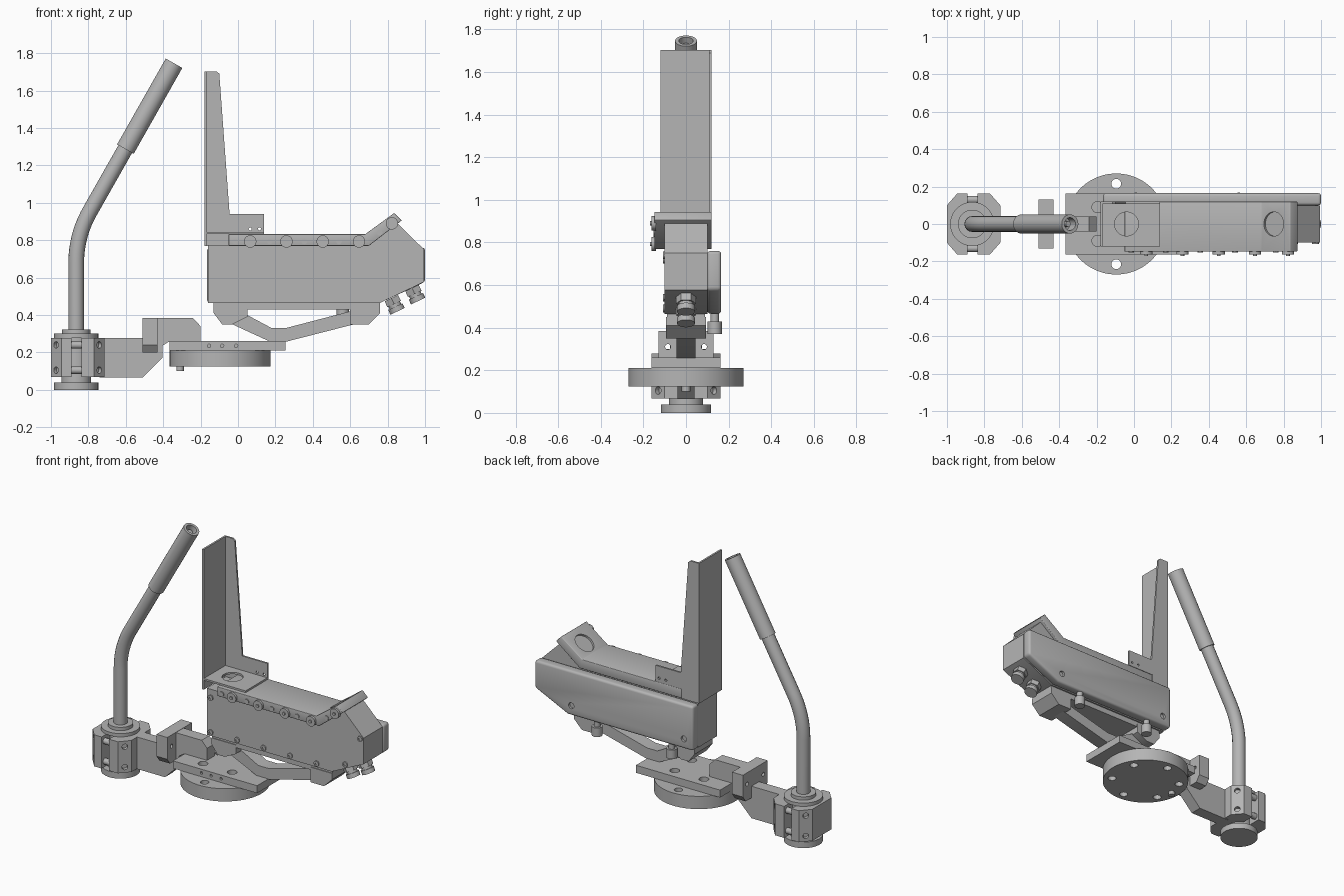
import bpy, bmesh
from math import sin, cos, pi, radians
from mathutils import Vector

if "Cube" in bpy.data.objects:
    bpy.data.objects.remove(bpy.data.objects["Cube"])

grey = bpy.data.materials.new("machined_grey")
grey.use_nodes = True
COL = (0.46, 0.46, 0.46, 1)
grey.diffuse_color = COL
grey.node_tree.nodes["Principled BSDF"].inputs["Base Color"].default_value = COL


def activate(ob):
    bpy.ops.object.select_all(action='DESELECT')
    ob.select_set(True)
    bpy.context.view_layer.objects.active = ob


def finish(name, bm, bevel=0):
    """Turn a bmesh into a shaded, coloured object."""
    bmesh.ops.recalc_face_normals(bm, faces=bm.faces)
    me = bpy.data.meshes.new(name)
    bm.to_mesh(me)
    bm.free()
    ob = bpy.data.objects.new(name, me)
    bpy.context.collection.objects.link(ob)
    me.materials.append(grey)
    activate(ob)
    if bevel:
        m = ob.modifiers.new("bevel", 'BEVEL')
        m.width, m.segments = bevel, 3
        bpy.ops.object.modifier_apply(modifier=m.name)
    bpy.ops.object.shade_smooth_by_angle(angle=radians(35))
    return ob


def prism(name, pts, lo, hi, axis='y', bevel=0):
    """Extrude a 2D outline along one axis."""
    place = {'x': lambda a, b: (lo, a, b), 'y': lambda a, b: (a, lo, b),
             'z': lambda a, b: (a, b, lo)}[axis]
    bm = bmesh.new()
    face = bm.faces.new([bm.verts.new(place(*p)) for p in pts])
    out = bmesh.ops.extrude_face_region(bm, geom=[face])
    step = Vector([(hi - lo) * (axis == k) for k in 'xyz'])
    bmesh.ops.translate(bm, vec=step,
                        verts=[v for v in out['geom'] if isinstance(v, bmesh.types.BMVert)])
    return finish(name, bm, bevel)


def box(name, x0, x1, y0, y1, z0, z1, bevel=0):
    return prism(name, [(x0, z0), (x1, z0), (x1, z1), (x0, z1)], y0, y1, 'y', bevel)


def rod(name, a, b, r, seg=32):
    """Cylinder between two points."""
    a, b = Vector(a), Vector(b)
    bm = bmesh.new()
    bmesh.ops.create_cone(bm, cap_ends=True, segments=seg, radius1=r, radius2=r,
                          depth=(b - a).length)
    bm.transform(Vector((0, 0, 1)).rotation_difference(b - a).to_matrix().to_4x4())
    bmesh.ops.translate(bm, vec=(a + b) / 2, verts=bm.verts)
    return finish(name, bm)


def cut(ob, cutters):
    """Subtract cutters, then drop them."""
    for c in cutters:
        c.hide_render = True
        m = ob.modifiers.new("cut", 'BOOLEAN')
        m.operation, m.solver, m.object = 'DIFFERENCE', 'EXACT', c
        activate(ob)
        bpy.ops.object.modifier_apply(modifier=m.name)
        bpy.data.objects.remove(c)
    activate(ob)
    bpy.ops.object.shade_smooth_by_angle(angle=radians(35))


# Round base with a ring of bolt holes
CX = -0.095
disc = rod("base_disc", (CX, 0, 0.125), (CX, 0, 0.21), 0.27, 96)
ring = [(CX + 0.215 * cos(pi / 2 + k * pi / 3), 0.215 * sin(pi / 2 + k * pi / 3)) for k in range(6)]
cut(disc, [rod("hole", (x, y, 0.1), (x, y, 0.25), 0.026, 24) for x, y in ring])
rod("base_peg", (-0.31, 0, 0.1), (-0.31, 0, 0.125), 0.02)

# Mounting plate
plate = box("mounting_plate", -0.365, 0.255, -0.163, 0.163, 0.21, 0.26)
cut(plate, [rod("hole", (x, y, 0.225), (x, y, 0.3), 0.03, 24)
            for x in (-0.195, 0.02) for y in (-0.09, 0.09)]
    + [rod("hole", (x, -0.2, 0.235), (x, -0.15, 0.235), 0.009, 16) for x in (-0.155, -0.085, -0.01)])

# Side arm, cross block and tongue
prism("side_arm", [(-0.74, 0.065), (-0.51, 0.065), (-0.405, 0.17), (-0.405, 0.278), (-0.74, 0.278)],
      -0.04, 0.04)
prism("arm_tongue", [(-0.5, 0.25), (-0.405, 0.235), (-0.365, 0.26), (-0.2, 0.26), (-0.2, 0.34),
                     (-0.24, 0.383), (-0.5, 0.383)], -0.04, 0.04)
block = prism("cross_block", [(-0.1, 0.2), (0.1, 0.2), (0.13, 0.24), (0.13, 0.385),
                              (-0.13, 0.385), (-0.13, 0.24)], -0.51, -0.43, 'x')
cut(block, [rod("hole", (-0.55, y, 0.31), (-0.4, y, 0.31), 0.013, 16) for y in (-0.085, 0.085)])

# Split clamp around the post
PX = -0.865
halves = (("clamp_outer_half", -1.0, -0.945, -0.89), ("clamp_inner_half", -0.715, -0.77, -0.837))
for name, far, mid, near in halves:
    half = prism(name, [(far, -0.1), (mid, -0.163), (near, -0.163), (near, 0.163),
                        (mid, 0.163), (far, 0.1)], 0.068, 0.278, 'z')
    s = 1 if mid > PX else -1
    x = (far + mid) / 2
    cut(half, [rod("hole", (x + s * 0.05, t * 0.18, z), (x - s * 0.015, t * 0.115, z), 0.018, 20)
               for z in (0.105, 0.24) for t in (-1, 1)])
for t in (-1, 1):
    rod("clamp_bolt", (-0.95, t * 0.13, 0.105), (-0.78, t * 0.13, 0.105), 0.02, 20)
    rod("clamp_bolt", (-0.95, t * 0.13, 0.24), (-0.78, t * 0.13, 0.24), 0.02, 20)
for name, z0, z1, r in (("post_foot", 0, 0.04, 0.118), ("post_neck", 0.04, 0.28, 0.08),
                        ("lower_collar", 0.278, 0.3, 0.118), ("upper_collar", 0.3, 0.322, 0.076)):
    rod(name, (PX, 0, z0), (PX, 0, z1), r, 48)

# Bent lever with hollow grip
bend, R = radians(30), 0.55
path = [(PX, 0, 0.3)] + [(PX + R * (1 - cos(bend * k / 12)), 0, 0.68 + R * sin(bend * k / 12))
                         for k in range(13)]
path.append((-0.59, 0, 1.31))
curve = bpy.data.curves.new("lever_tube", 'CURVE')
curve.dimensions = '3D'
curve.bevel_depth, curve.bevel_resolution, curve.use_fill_caps = 0.042, 6, True
spline = curve.splines.new('POLY')
spline.points.add(len(path) - 1)
for p, co in zip(spline.points, path):
    p.co = (*co, 1)
lever = bpy.data.objects.new("lever_tube", curve)
bpy.context.collection.objects.link(lever)
curve.materials.append(grey)
activate(lever)
bpy.ops.object.convert(target='MESH')
bpy.ops.object.shade_smooth_by_angle(angle=radians(35))
low, top = Vector((-0.602, 0, 1.287)), Vector((-0.342, 0, 1.746))
aim = (top - low).normalized()
grip = rod("lever_grip", low, top, 0.051, 40)
cut(grip, [rod("bore", top - aim * 0.06, top + aim * 0.05, 0.034)])
rod("grip_core", top - aim * 0.08, top - aim * 0.02, 0.015, 20)

# Main case and rear cover
prism("main_case", [(-0.16, 0.465), (0.76, 0.465), (0.995, 0.577), (0.995, 0.75), (0.85, 0.893),
                    (0.68, 0.775), (-0.16, 0.775)], -0.1, 0.1)
rear = prism("rear_cover", [(-0.165, 0.465), (0.76, 0.465), (1, 0.577), (1, 0.76), (-0.165, 0.76)],
             0.1, 0.165, bevel=0.015)
cut(rear, [rod("hole", (x, 0.15, 0.53), (x, 0.2, 0.53), 0.02, 20) for x in (-0.1, 0.73)])
for x, z in [(-0.13, 0.72), (0.86, 0.54), (0.97, 0.74)] + [(-0.13 + 0.195 * k, 0.49) for k in range(5)]:
    screw = rod("case_screw", (x, -0.09, z), (x, -0.108, z), 0.018, 20)
    cut(screw, [rod("socket", (x, -0.102, z), (x, -0.12, z), 0.009, 6)])

# Lid with raised end and round openings
lid = prism("lid", [(-0.05, 0.77), (0.7, 0.77), (0.875, 0.905), (0.835, 0.945), (0.68, 0.832),
                    (-0.05, 0.832)], -0.148, 0.12, bevel=0.004)
cut(lid, [rod("opening", (0.755, 0, 0.87), (0.7, 0, 0.945), 0.065, 40)])
big = [(0.065 + 0.194 * k, 0.793) for k in range(4)] + [(0.823, 0.89)]
small = [(-0.015 + 0.185 * k, 0.793) for k in range(4)] + [(0.757, 0.84)]
for x, z in big:
    rod("lid_roller", (x, -0.14, z), (x, -0.163, z), 0.033)
    rod("roller_pin", (x, -0.16, z), (x, -0.17, z), 0.01, 16)
for x, z in small:
    rod("lid_screw", (x, -0.14, z), (x, -0.153, z), 0.015, 20)

# Tall angle bracket with tray
box("upright_wall", -0.18, -0.168, -0.12, 0.12, 0.77, 1.703)
flange = prism("upright_flange", [(-0.18, 0.77), (-0.05, 0.77), (-0.05, 0.832), (0.14, 0.832),
                                  (0.14, 0.94), (-0.045, 0.94), (-0.1, 1.69), (-0.115, 1.703),
                                  (-0.18, 1.703)], 0.108, 0.12)
cut(flange, [rod("hole", (x, 0.09, 0.86), (x, 0.14, 0.86), 0.008, 16) for x in (0.065, 0.115)])
tray = box("upright_tray", -0.18, 0.14, -0.12, 0.12, 0.832, 0.844)
cut(tray, [rod("opening", (-0.04, 0, 0.8), (-0.04, 0, 0.9), 0.064, 40)])

# Under-frame: rail, feet and V-shaped brace
box("under_rail", -0.13, 0.76, -0.09, 0.09, 0.43, 0.466)
prism("left_foot", [(-0.13, 0.45), (-0.13, 0.41), (-0.085, 0.35), (-0.03, 0.35), (0.05, 0.39),
                    (0.05, 0.45)], -0.095, 0.095)
prism("right_foot", [(0.6, 0.45), (0.6, 0.35), (0.7, 0.35), (0.76, 0.41), (0.76, 0.45)],
      -0.095, 0.095)
prism("v_brace", [(-0.03, 0.35), (0.17, 0.258), (0.26, 0.258), (0.62, 0.35), (0.62, 0.425),
                  (0.255, 0.33), (0.18, 0.33), (0.03, 0.41)], -0.045, 0.045)

# Rear studs under the cover
for x in (0.01, 0.56):
    rod("stud_shank", (x, 0.135, 0.42), (x, 0.135, 0.475), 0.02, 20)
    rod("stud_head", (x, 0.135, 0.37), (x, 0.135, 0.43), 0.033, 24)

# Cable glands on the slanted underside
down = Vector((0.423, 0, -0.906))
for at in (Vector((0.82, 0, 0.49)), Vector((0.93, 0, 0.545))):
    for name, a, b, r, seg in (("gland_nut", 0, 0.035, 0.046, 6), ("gland_body", 0.03, 0.055, 0.034, 24),
                               ("gland_cap", 0.05, 0.078, 0.042, 24)):
        rod(name, at + down * a, at + down * b, r, seg)
